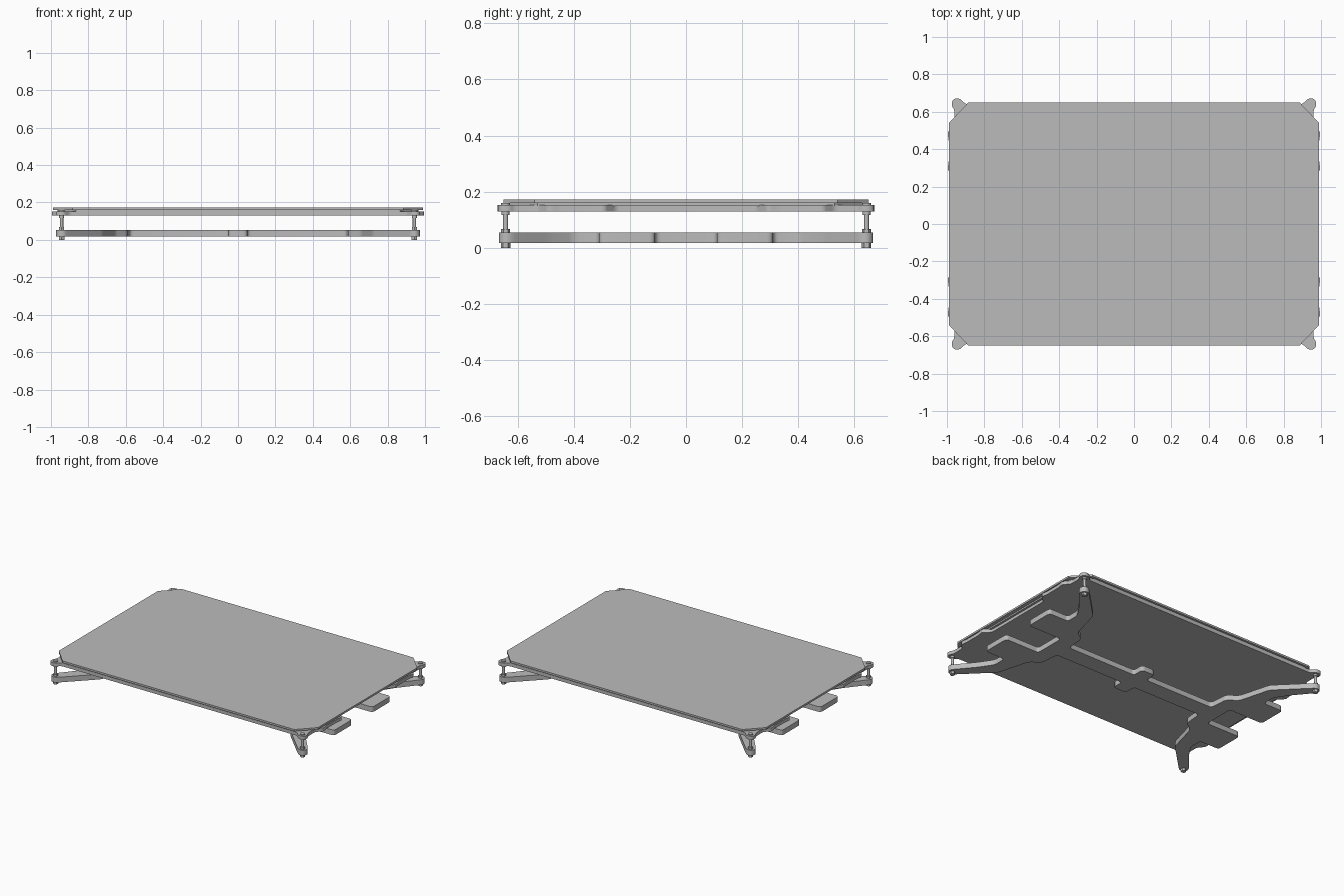
import bpy, bmesh, math
from mathutils import Vector

if "Cube" in bpy.data.objects:
    bpy.data.objects.remove(bpy.data.objects["Cube"])

grey = bpy.data.materials.new("plain_grey")
COLOUR = (0.5, 0.5, 0.5, 1)
grey.use_nodes = True
grey.diffuse_color = COLOUR
grey.node_tree.nodes["Principled BSDF"].inputs["Base Color"].default_value = COLOUR


def mirror_quarter(pts):
    """Mirror an outline running from the y axis to the x axis into a full loop."""
    loop = []
    for sx, sy, back in ((1, 1, 0), (1, -1, 1), (-1, -1, 0), (-1, 1, 1)):
        part = [Vector((x * sx, y * sy)) for x, y in pts]
        loop += part[::-1] if back else part
    return [p for i, p in enumerate(loop) if (p - loop[i - 1]).length > 1e-5]


def round_corners(loop, radius, steps=4):
    """Swap each corner for a short curve."""
    out = []
    for i, p in enumerate(loop):
        a, b = loop[i - 1] - p, loop[(i + 1) % len(loop)] - p
        if abs(a.normalized().cross(b.normalized())) < 0.01:
            continue
        a *= min(radius, a.length * 0.48) / a.length
        b *= min(radius, b.length * 0.48) / b.length
        for k in range(steps + 1):
            t = k / steps
            out.append(p + a * (1 - t) ** 2 + b * t ** 2)
    return out


def finish(bm, name):
    bmesh.ops.recalc_face_normals(bm, faces=bm.faces)
    mesh = bpy.data.meshes.new(name)
    bm.to_mesh(mesh)
    bm.free()
    mesh.materials.append(grey)
    obj = bpy.data.objects.new(name, mesh)
    bpy.context.collection.objects.link(obj)
    bpy.context.view_layer.objects.active = obj
    bpy.ops.object.select_all(action="DESELECT")
    obj.select_set(True)
    bpy.ops.object.shade_smooth_by_angle(angle=math.radians(30))
    return obj


def plate(name, quarter, z0, z1, radius=0):
    loop = mirror_quarter(quarter)
    if radius:
        loop = round_corners(loop, radius)
    bm = bmesh.new()
    face = bm.faces.new([bm.verts.new((p.x, p.y, z0)) for p in loop])
    top = bmesh.ops.extrude_face_region(bm, geom=[face])["geom"]
    verts = [v for v in top if isinstance(v, bmesh.types.BMVert)]
    bmesh.ops.translate(bm, verts=verts, vec=(0, 0, z1 - z0))
    return finish(bm, name)


def stack(name, x, y, sections):
    """Coaxial cylinders: (radius, bottom, top, sides)."""
    bm = bmesh.new()
    for r, z0, z1, sides in sections:
        made = bmesh.ops.create_cone(bm, cap_ends=True, segments=sides,
                                     radius1=r, radius2=r, depth=z1 - z0)
        bmesh.ops.translate(bm, verts=made["verts"], vec=(x, y, (z0 + z1) / 2))
    return finish(bm, name)


# Top sheet with cut corners, and the thin layer beneath it
plate("glass_sheet", [(0, .65), (.885, .65), (.99, .54), (.99, 0)], .16, .173)
plate("heater_layer", [(0, .635), (.865, .635), (.965, .53), (.965, 0)], .15, .161)

# Bed plate with corner ears and side bulges
plate("bed_plate", [
    (0, .64), (.90, .64), (.93, .671), (.96, .671), (.974, .655), (.974, .63),
    (.96, .61), (.96, .53), (.998, .49), (.99, .45), (.99, .33),
    (.998, .29), (.95, .25), (.95, 0)], .13, .153, .015)

# Carriage: spine, cross bars, side pads and curved arms
plate("carriage", [
    (0, .14), (.05, .14), (.05, .06), (.58, .06), (.59, .19), (.66, .24),
    (.72, .46), (.91, .65), (.93, .667), (.955, .667), (.972, .65), (.972, .625),
    (.86, .49), (.80, .40), (.80, .31), (.95, .31), (.95, .11), (.69, .11),
    (.69, 0)], .018, .054, .022)

# Levelling screws at the four corners
for side, sx in (("left", 1), ("right", -1)):
    for end, sy in (("front", -1), ("back", 1)):
        stack(f"screw_{end}_{side}", .943 * sx, .643 * sy, [
            (.009, .002, .155, 16),
            (.017, 0, .019, 6),
            (.016, .053, .068, 6),
            (.014, .117, .131, 16),
            (.016, .152, .16, 16)])
